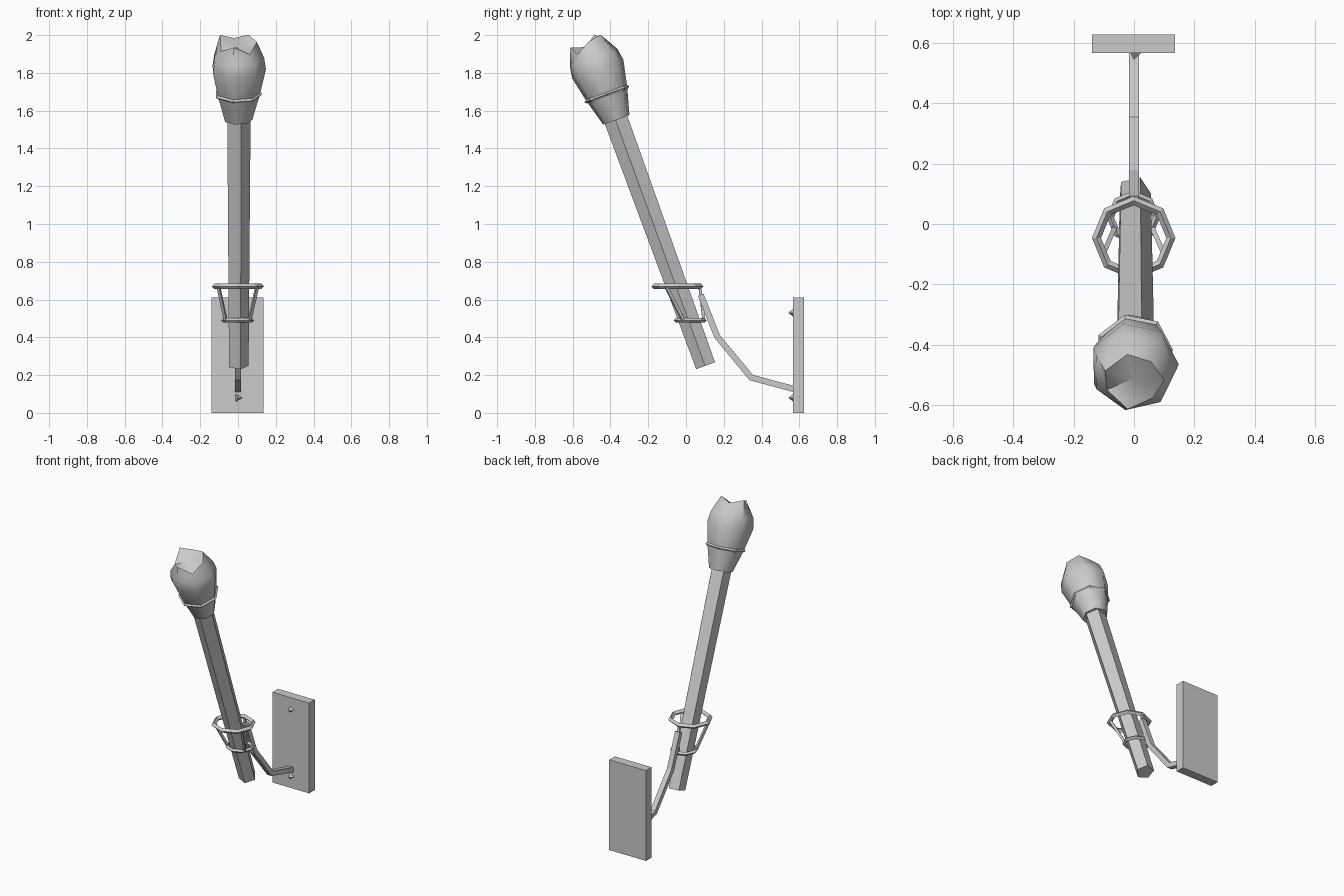
import bpy, bmesh
from math import sin, cos, radians, pi
from mathutils import Vector, Matrix

if "Cube" in bpy.data.objects:
    bpy.data.objects.remove(bpy.data.objects["Cube"])


def make_object(name, bm, matrix=Matrix()):
    bmesh.ops.recalc_face_normals(bm, faces=bm.faces[:])
    mesh = bpy.data.meshes.new(name)
    bm.to_mesh(mesh)
    bm.free()
    ob = bpy.data.objects.new(name, mesh)
    ob.matrix_world = matrix
    bpy.context.collection.objects.link(ob)
    return ob


def loft(name, sides, start, levels, matrix=Matrix(), tip=None):
    """Stack polygon rings; each level is a list of (height, radius) per corner
    or a single pair. The angle is measured from local -y. tip: centre height."""
    bm = bmesh.new()
    rings = []
    for level in levels:
        corners = level if isinstance(level, list) else [level] * sides
        ring = []
        for k, (h, r) in enumerate(corners):
            a = radians(start) + 2 * pi * k / sides
            ring.append(bm.verts.new((r * sin(a), -r * cos(a), h)))
        rings.append(ring)
    for low, high in zip(rings, rings[1:]):
        for k in range(sides):
            n = (k + 1) % sides
            bm.faces.new((low[k], low[n], high[n], high[k]))
    bm.faces.new(rings[0])
    if tip is None:
        bm.faces.new(rings[-1])
    else:
        centre = bm.verts.new((0, 0, tip))
        for k in range(sides):
            bm.faces.new((rings[-1][k], rings[-1][(k + 1) % sides], centre))
    return make_object(name, bm, matrix)


def hoop(name, sides, major, minor, matrix):
    bpy.ops.mesh.primitive_torus_add(major_segments=sides, minor_segments=4,
                                     major_radius=major, minor_radius=minor)
    ob = bpy.context.object
    ob.name = name
    ob.matrix_world = matrix
    return ob


def rod(name, a, b, radius):
    a, b = Vector(a), Vector(b)
    turn = (b - a).to_track_quat('Z', 'Y').to_matrix().to_4x4()
    return loft(name, 4, 45, [(0, radius), ((b - a).length, radius)],
                Matrix.Translation(a) @ turn)


# Wall plate with two three-sided studs
bm = bmesh.new()
bmesh.ops.create_cube(bm, size=1)
make_object("wall_plate", bm, Matrix.Translation((-0.002, 0.596, 0.305))
            @ Matrix.Diagonal((0.275, 0.06, 0.61, 1)))
for label, z in (("lower", 0.08), ("upper", 0.53)):
    loft(label + "_stud", 3, 90, [(0, 0.025)],
         Matrix.Translation((0, 0.567, z)) @ Matrix.Rotation(pi / 2, 4, 'X'), tip=0.024)

# Bent square arm, mitred at the bends
path = [Vector(p) for p in ((0.57, 0.127), (0.345, 0.187), (0.165, 0.405), (0.078, 0.625))]
bm = bmesh.new()
rings = []
for i, p in enumerate(path):
    d0 = (p - path[i - 1]).normalized() if i else (path[1] - p).normalized()
    d1 = (path[i + 1] - p).normalized() if i < len(path) - 1 else d0
    n0 = Vector((-d0.y, d0.x))
    n = (n0 + Vector((-d1.y, d1.x))).normalized()
    n *= 0.016 / n.dot(n0)
    rings.append([bm.verts.new((x, p.x + s * n.x, p.y + s * n.y))
                  for x, s in ((-0.017, -1), (0.017, -1), (0.017, 1), (-0.017, 1))])
for a, b in zip(rings, rings[1:]):
    for k in range(4):
        bm.faces.new((a[k], a[(k + 1) % 4], b[(k + 1) % 4], b[k]))
bm.faces.new(rings[0])
bm.faces.new(rings[-1])
make_object("bracket_arm", bm)

# Holder basket: two octagonal hoops joined by three struts
top, low = Vector((-0.001, -0.046, 0.67)), Vector((-0.002, 0.022, 0.49))
hoop("upper_hoop", 8, 0.123, 0.015, Matrix.Translation(top))
hoop("lower_hoop", 8, 0.076, 0.012, Matrix.Translation(low))
for i, deg in enumerate((90, 210, 330)):
    d = Vector((cos(radians(deg)), sin(radians(deg)), 0))
    rod(f"basket_strut_{i + 1}", low + d * 0.073, top + d * 0.119, 0.011)

# Leaning torch: five-sided handle
lean = Matrix.Translation((0, 0.105, 0.25)) @ Matrix.Rotation(radians(20), 4, 'X')
loft("torch_handle", 5, 14, [(0, 0.056), (1.42, 0.067)], lean)

# Seven-sided wrapped head with a jagged crown
crown = [(1.828, 0.10), (1.78, 0.098), (1.823, 0.10), (1.838, 0.092),
         (1.813, 0.092), (1.847, 0.105), (1.787, 0.10)]
head = loft("torch_head", 7, -12,
            [(1.385, 0.076), (1.53, 0.117), (1.67, 0.148), (1.735, 0.138), crown],
            lean, tip=1.795)

# Binding ring round the head
hoop("head_band", 7, 0.119, 0.010, lean @ Matrix.Translation((0, 0, 1.53))
     @ Matrix.Rotation(radians(-102), 4, 'Z'))

# Head is smooth round its sides, sharp at the crown
bpy.ops.object.select_all(action='DESELECT')
head.select_set(True)
bpy.context.view_layer.objects.active = head
bpy.ops.object.shade_smooth_by_angle(angle=radians(55))
